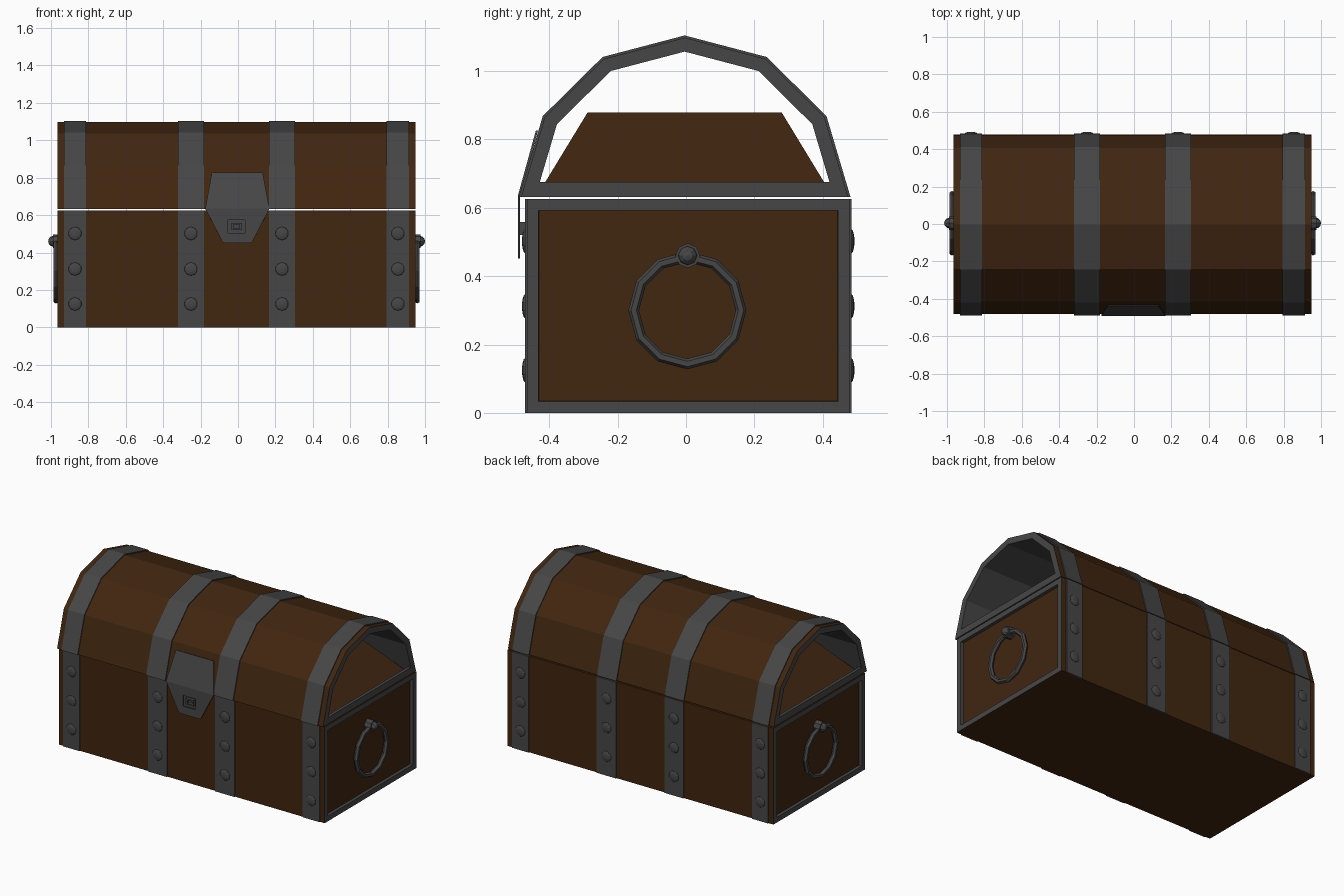
import bpy, bmesh, math
from mathutils import Matrix, Vector

cube = bpy.data.objects.get("Cube")
if cube:
    bpy.data.objects.remove(cube, do_unlink=True)


def material(name, color):
    m = bpy.data.materials.new(name)
    m.use_nodes = True
    m.diffuse_color = (*color, 1)
    bsdf = next(n for n in m.node_tree.nodes if n.type == 'BSDF_PRINCIPLED')
    bsdf.inputs["Base Color"].default_value = (*color, 1)
    bsdf.inputs["Roughness"].default_value = 0.8
    return m


WOOD = material("dark wood", (0.052, 0.019, 0.005))
IRON = material("grey iron", (0.062, 0.062, 0.062))

X0, X1 = -0.965, 0.95           # chest ends
XC = (X0 + X1) / 2
Y0, Y1 = -0.465, 0.478          # front and back walls
BOX_TOP, LID_BASE = 0.626, 0.632
LID_Y = -0.004
BANDS = [(-0.93, -0.813), (-0.32, -0.183), (0.165, 0.305), (0.795, 0.915)]
HALF_ARCH = [(0.485, 0), (0.415, 0.236), (0.24, 0.409), (0, 0.472)]
ARCH = [(-y, z) for y, z in HALF_ARCH] + HALF_ARCH[-2::-1]


def finish(name, bm, *mats):
    bmesh.ops.recalc_face_normals(bm, faces=bm.faces)
    mesh = bpy.data.meshes.new(name)
    bm.to_mesh(mesh)
    bm.free()
    for m in mats:
        mesh.materials.append(m)
    ob = bpy.data.objects.new(name, mesh)
    bpy.context.collection.objects.link(ob)
    return ob


def add_box(bm, x0, x1, y0, y1, z0, z1):
    center = Matrix.Translation(((x0 + x1) / 2, (y0 + y1) / 2, (z0 + z1) / 2))
    size = Matrix.Diagonal((x1 - x0, y1 - y0, z1 - z0, 1))
    return bmesh.ops.create_cube(bm, size=1, matrix=center @ size)


def block(name, mat, *bounds):
    bm = bmesh.new()
    add_box(bm, *bounds)
    return finish(name, bm, mat)


def arch(name, x0, x1, outer, inner, wood_outside):
    """Curved shell between two scaled copies of the lid profile."""
    bm = bmesh.new()
    rows = [[bm.verts.new((x, LID_Y + y * s, LID_BASE + z * s)) for y, z in ARCH]
            for x, s in ((x0, outer), (x1, outer), (x1, inner), (x0, inner))]
    for r in range(4):
        a, b = rows[r], rows[(r + 1) % 4]
        for i in range(len(ARCH) - 1):
            f = bm.faces.new((a[i], a[i + 1], b[i + 1], b[i]))
            f.material_index = 0 if (r == 0 and wood_outside) else 1
    for i in (0, -1):
        bm.faces.new([row[i] for row in rows]).material_index = 1
    return finish(name, bm, WOOD, IRON)


# Chest body with iron frames around recessed end panels
bm = bmesh.new()
add_box(bm, X0, X1, Y0, Y1, 0, BOX_TOP)
bm.normal_update()
ends = [f for f in bm.faces if abs(f.normal.x) > 0.9]
for f in bmesh.ops.inset_individual(bm, faces=ends, thickness=0.048)["faces"]:
    f.material_index = 1
for f in bmesh.ops.inset_individual(bm, faces=ends, thickness=0.001, depth=-0.02)["faces"]:
    f.material_index = 1
for f in ends:
    f.material_index = 0
finish("chest_body", bm, WOOD, IRON)

# Lid shell, open at both ends, with a sloped inner tray
arch("lid_shell", X0, X1, 0.986, 0.9, True)
bm = bmesh.new()
res = add_box(bm, X0 + 0.02, X1 - 0.02, LID_Y - 0.434, LID_Y + 0.434, LID_BASE, 0.878)
for v in res["verts"]:
    if v.co.z > 0.8:
        v.co.x = XC + (v.co.x - XC) * 0.66
        v.co.y = LID_Y + (v.co.y - LID_Y) * 0.655
finish("lid_inner_tray", bm, WOOD)
for side, x in (("right", X0), ("left", X1 - 0.02)):
    block(f"lid_{side}_sill", IRON, x, x + 0.02, LID_Y - 0.45, LID_Y + 0.45, LID_BASE, 0.675)

# Iron bands and rivets
for n, (a, b) in enumerate(BANDS, 1):
    arch(f"lid_band_{n}", a, b, 1.0, 0.98, False)
    for side, y, out in (("front", Y0, -1), ("back", Y1, 1)):
        lo, hi = sorted((y - out * 0.004, y + out * 0.006))
        block(f"{side}_band_{n}", IRON, a, b, lo, hi, 0, BOX_TOP)
        bm = bmesh.new()
        for z in (0.125, 0.312, 0.502):
            place = Matrix.Translation(((a + b) / 2, y + out * 0.004, z))
            bmesh.ops.create_uvsphere(
                bm, u_segments=10, v_segments=6, radius=0.037,
                matrix=place @ Matrix.Diagonal((1, 0.3, 1, 1)) @ Matrix.Rotation(math.pi / 2, 4, 'X'))
        finish(f"{side}_rivets_{n}", bm, IRON)

# Hasp: leaning upper plate and hanging lower plate with a slot
bm = bmesh.new()


def ring_verts(y, points):
    return [bm.verts.new((x, y, z)) for x, z in points]


HASP_Y = -0.489
top = ring_verts(-0.436, [(-0.14, 0.826), (0.132, 0.826)])
low = ring_verts(HASP_Y, [(-0.175, 0.634), (0.168, 0.634), (0.074, 0.452), (-0.08, 0.452)])
slot = ring_verts(HASP_Y, [(-0.053, 0.574), (0.038, 0.574), (0.038, 0.505), (-0.053, 0.505)])
bm.faces.new((top[0], top[1], low[1], low[0]))
for i in range(4):
    j = (i + 1) % 4
    bm.faces.new((low[i], low[j], slot[j], slot[i]))
hasp = finish("hasp", bm, IRON)
solid = hasp.modifiers.new("thickness", 'SOLIDIFY')
solid.thickness = 0.006
solid.offset = 0

# Square staple inside the hasp slot
bm = bmesh.new()
for x0, x1, z0, z1 in ((-0.036, -0.024, 0.52, 0.558), (0.009, 0.021, 0.52, 0.558),
                       (-0.024, 0.009, 0.52, 0.529), (-0.024, 0.009, 0.549, 0.558)):
    add_box(bm, x0, x1, -0.488, Y0 + 0.002, z0, z1)
finish("lock_staple", bm, IRON)
block("lock_plate", IRON, -0.07, 0.055, Y0 - 0.003, Y0 + 0.002, 0.49, 0.59)

# Ring handles with their mounting knobs
for side, x, out in (("right", X0, -1), ("left", X1, 1)):
    bpy.ops.mesh.primitive_torus_add(
        major_segments=12, minor_segments=6, major_radius=0.157, minor_radius=0.0155,
        location=(x + out * 0.008, 0.004, 0.30), rotation=(0, math.pi / 2, 0))
    ring = bpy.context.object
    ring.name = f"{side}_handle_ring"
    ring.data.materials.append(IRON)

    bm = bmesh.new()
    turn = Matrix.Rotation(math.pi / 2, 4, 'Y')
    bmesh.ops.create_cone(bm, cap_ends=True, segments=8, radius1=0.036, radius2=0.036, depth=0.05,
                          matrix=Matrix.Translation((x, 0.005, 0.46)) @ turn)
    bmesh.ops.create_uvsphere(bm, u_segments=8, v_segments=6, radius=0.029,
                              matrix=Matrix.Translation((x + out * 0.021, 0.005, 0.46)) @ turn)
    finish(f"{side}_handle_knob", bm, IRON)
